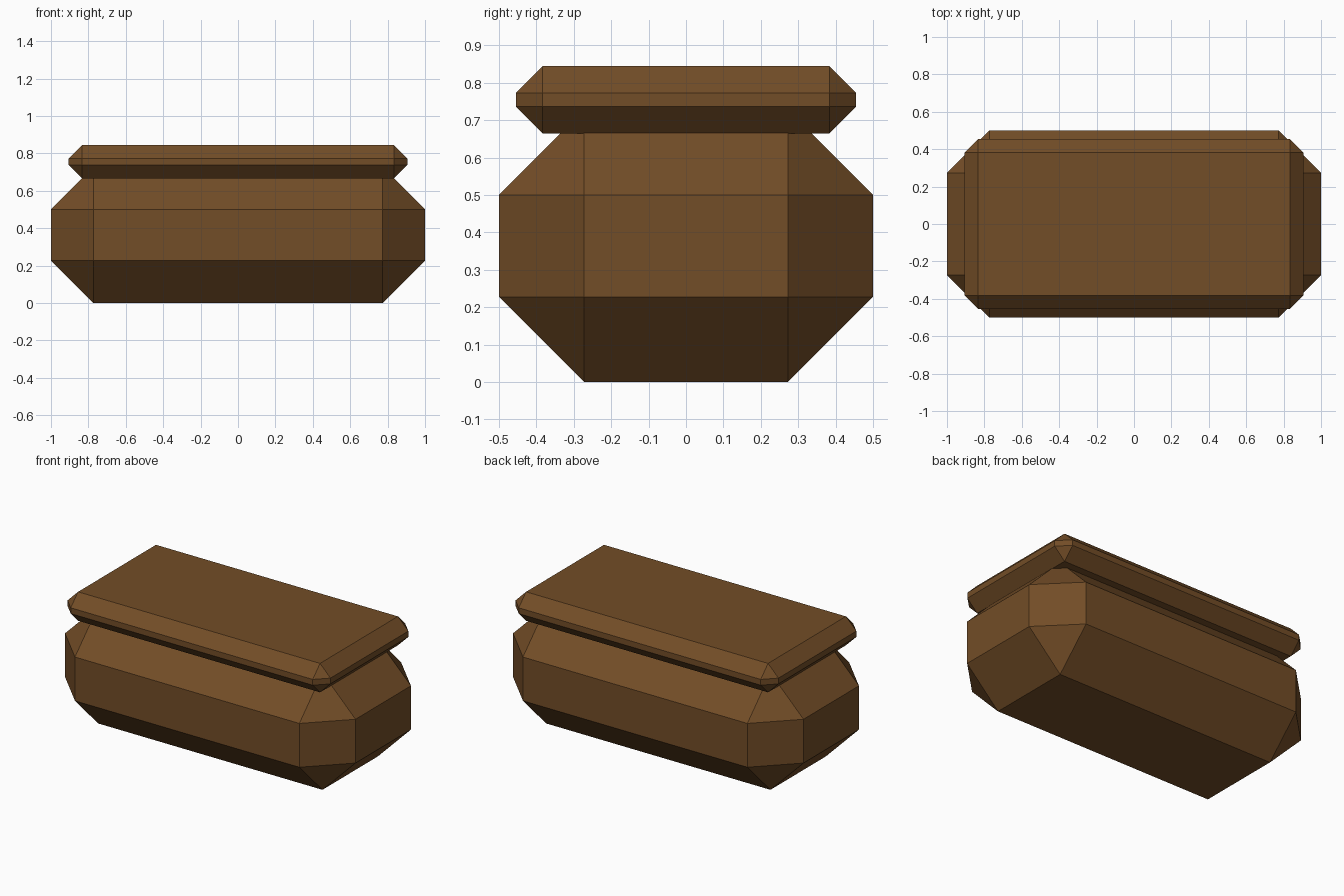
import bpy
import bmesh

cube = bpy.data.objects.get("Cube")
if cube:
    bpy.data.objects.remove(cube, do_unlink=True)

# One brown wood colour
wood = bpy.data.materials.new("brown wood")
wood.use_nodes = True
wood.diffuse_color = (0.17, 0.074, 0.02, 1)
wood.node_tree.nodes["Principled BSDF"].inputs["Base Color"].default_value = wood.diffuse_color


def chamfered_box(name, size, bottom, chamfer):
    """Flat-shaded box with every edge cut at 45 degrees."""
    bm = bmesh.new()
    bmesh.ops.create_cube(bm, size=1)
    bmesh.ops.scale(bm, vec=size, verts=bm.verts)
    bmesh.ops.translate(bm, vec=(0, 0, bottom + size[2] / 2), verts=bm.verts)
    bmesh.ops.bevel(bm, geom=bm.edges[:], offset=chamfer, offset_type='OFFSET',
                    segments=1, profile=0.5, affect='EDGES', clamp_overlap=False)
    mesh = bpy.data.meshes.new(name)
    bm.to_mesh(mesh)
    bm.free()
    mesh.materials.append(wood)
    obj = bpy.data.objects.new(name, mesh)
    bpy.context.collection.objects.link(obj)
    return obj


# Main body, its top rising into the lid
chamfered_box("body", (2.0, 1.0, 0.7275), 0, 0.2275)

# Thin overhanging lid
chamfered_box("lid", (1.81, 0.91, 0.18), 0.665, 0.072)
